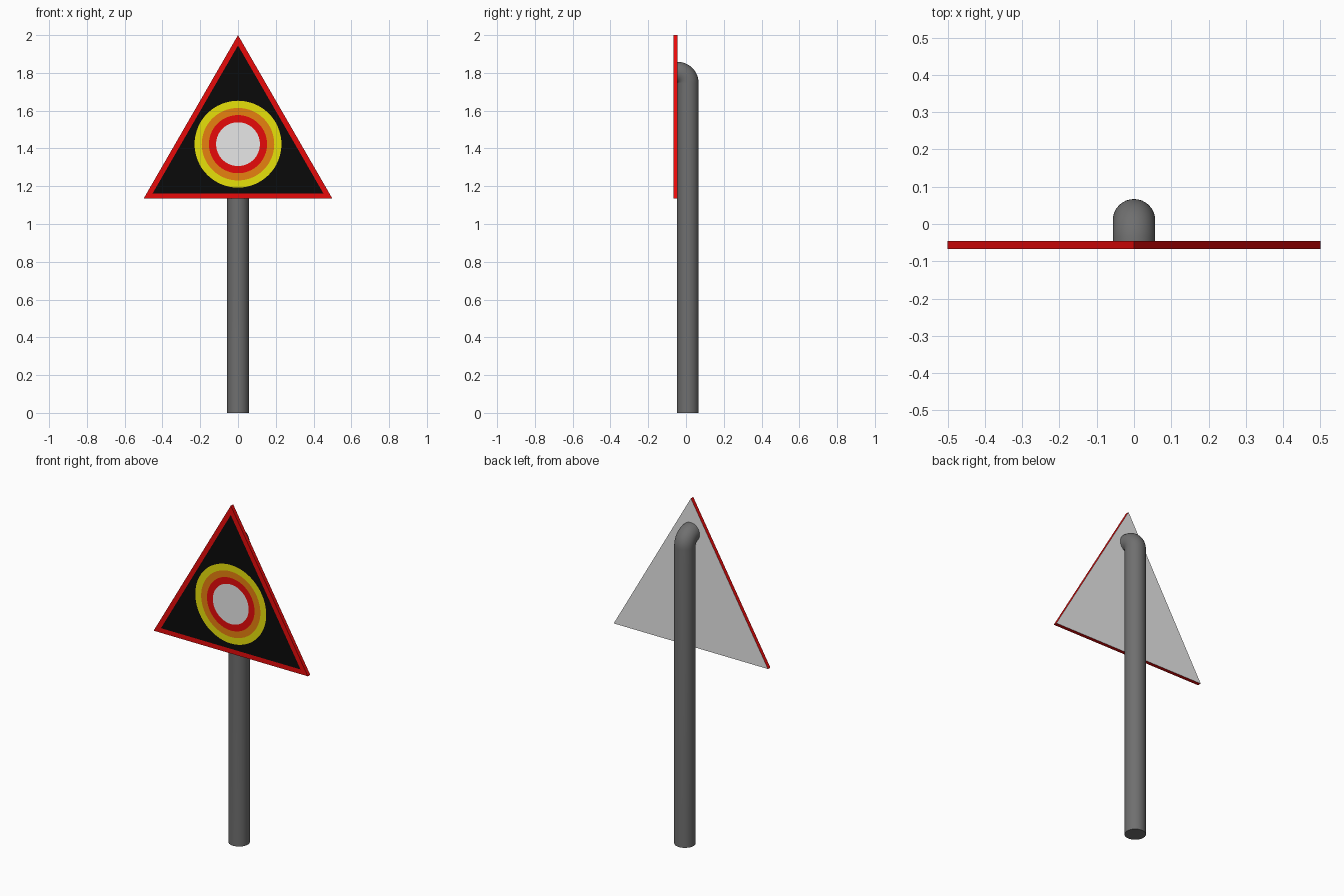
import bpy, bmesh, math

if "Cube" in bpy.data.objects:
    bpy.data.objects.remove(bpy.data.objects["Cube"])

def material(name, rgb):
    m = bpy.data.materials.new(name)
    m.diffuse_color = (*rgb, 1)
    m.use_nodes = True
    m.node_tree.nodes["Principled BSDF"].inputs["Base Color"].default_value = m.diffuse_color
    return m

red = material("red", (0.8, 0.003, 0.003))
black = material("black", (0.003, 0.003, 0.003))
yellow = material("yellow", (0.8, 0.75, 0.003))
orange = material("orange", (0.8, 0.22, 0.005))
light_grey = material("light grey", (0.8, 0.8, 0.8))
dark_grey = material("dark grey", (0.16, 0.16, 0.16))

def finish(bm, name, mats):
    bmesh.ops.recalc_face_normals(bm, faces=bm.faces)
    me = bpy.data.meshes.new(name)
    bm.to_mesh(me)
    bm.free()
    for m in mats:
        me.materials.append(m)
    ob = bpy.data.objects.new(name, me)
    bpy.context.collection.objects.link(ob)
    return ob

def bridge(bm, a, b, mat=0):
    n = len(a)
    for i in range(n):
        j = (i + 1) % n
        bm.faces.new((a[i], a[j], b[j], b[i])).material_index = mat

# Pole: straight tube, then a tight quarter bend into the back of the sign
R, SIDES, BEND_Y, BEND_Z = 0.057, 32, -0.047, 1.745
bm = bmesh.new()

def pole_ring(t, z0):
    ring = []
    for i in range(SIDES):
        a = 2 * math.pi * i / SIDES
        d = R + R * math.sin(a)
        ring.append(bm.verts.new((R * math.cos(a), BEND_Y + d * math.cos(t), z0 + d * math.sin(t))))
    return ring

rings = [pole_ring(0, 0)] + [pole_ring(math.pi / 2 * k / 12, BEND_Z) for k in range(13)]
for a, b in zip(rings, rings[1:]):
    bridge(bm, a, b)
bm.faces.new(rings[0])
bm.faces.new(rings[-1])
bmesh.ops.remove_doubles(bm, verts=bm.verts, dist=1e-5)
pole = finish(bm, "pole", [dark_grey])
bpy.context.view_layer.objects.active = pole
pole.select_set(True)
bpy.ops.object.shade_smooth_by_angle(angle=math.radians(40))

# Sign plate: triangle with red rim, black field and target rings cut into the face
FRONT, BACK = -0.067, -0.045
OUTER = 1 / math.sqrt(3)
CZ = 2 - OUTER
bm = bmesh.new()

def loop(n, r, y):
    return [bm.verts.new((r * math.cos(math.pi / 2 + 2 * math.pi * i / n), y,
                          CZ + r * math.sin(math.pi / 2 + 2 * math.pi * i / n))) for i in range(n)]

back = loop(3, OUTER, BACK)
front = loop(3, OUTER, FRONT)
inner = loop(3, OUTER - 0.055, FRONT)
bm.faces.new(back).material_index = 4
bridge(bm, back, front)
bridge(bm, front, inner)

# Target rings: yellow, orange, red, light centre
circles = [loop(64, r, FRONT) for r in (0.23, 0.192, 0.154, 0.116)]
for a, b, m in zip(circles, circles[1:], (2, 3, 0)):
    bridge(bm, a, b, m)
bm.faces.new(circles[-1]).material_index = 4

# Black field between the rim and the outer circle
edges = [bm.edges.get((l[i], l[(i + 1) % len(l)])) for l in (inner, circles[0]) for i in range(len(l))]
fill = bmesh.ops.triangle_fill(bm, edges=edges, use_beauty=True)
for f in fill["geom"]:
    if isinstance(f, bmesh.types.BMFace):
        f.material_index = 1
finish(bm, "sign_plate", [red, black, yellow, orange, light_grey])
